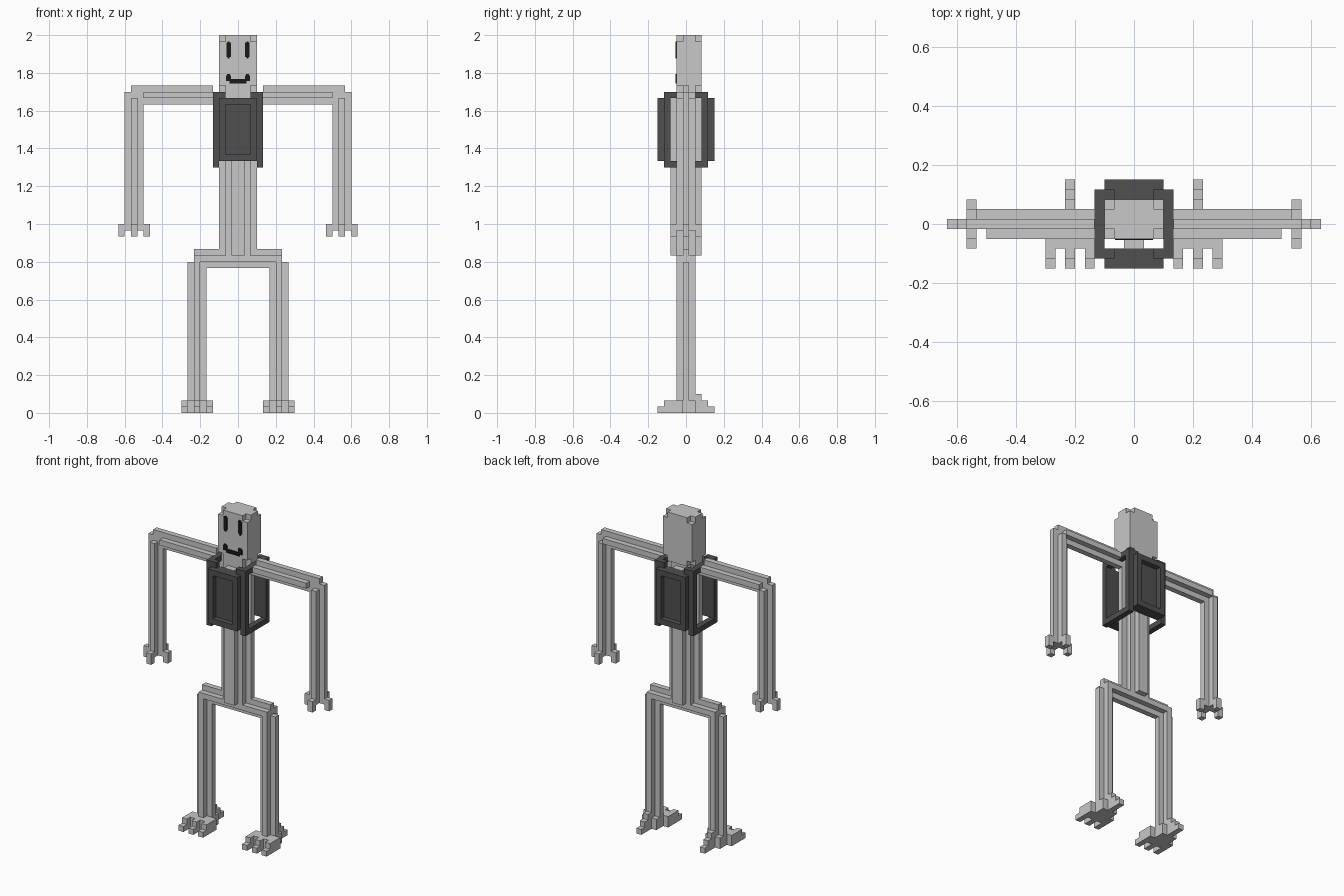
import bpy, bmesh, math
from mathutils import Vector

if "Cube" in bpy.data.objects:
    bpy.data.objects.remove(bpy.data.objects["Cube"])

V = 1 / 30  # size of one block


def material(name, value):
    m = bpy.data.materials.new(name)
    m.diffuse_color = (value, value, value, 1)
    m.use_nodes = True
    m.node_tree.nodes["Principled BSDF"].inputs["Base Color"].default_value = m.diffuse_color
    return m


GREY = material("light_grey", 0.58)
DARK = material("dark_grey", 0.08)
BLACK = material("black", 0.01)


def cells(box):
    """All block cells in a box (x0, x1, y0, y1, z0, z1); y bounds end in .5"""
    x0, x1, y0, y1, z0, z1 = box
    return {(x, y, z) for x in range(x0, x1)
            for y in range(round(y0 + .5), round(y1 + .5))
            for z in range(z0, z1)}


def blocks(name, mat, boxes, cut=(), mirror=False):
    """Join boxes of blocks, remove the cut boxes, and skin the outside."""
    solid = set().union(*map(cells, boxes))
    for box in cut:
        solid -= cells(box)
    if mirror:
        solid = {(-1 - x, y, z) for x, y, z in solid}
    bm = bmesh.new()
    verts = {}
    for c in solid:
        for axis in range(3):
            for side in (0, 1):
                n = list(c)
                n[axis] += 2 * side - 1
                if tuple(n) in solid:
                    continue
                a, b = (axis + 1) % 3, (axis + 2) % 3
                ring = []
                for da, db in ((0, 0), (1, 0), (1, 1), (0, 1)):
                    p = list(c)
                    p[axis] += side
                    p[a] += da
                    p[b] += db
                    p = tuple(p)
                    if p not in verts:
                        verts[p] = bm.verts.new((p[0] * V, (p[1] - .5) * V, p[2] * V))
                    ring.append(verts[p])
                bm.faces.new(ring if side else ring[::-1])
    bmesh.ops.dissolve_limit(bm, angle_limit=0.01, verts=bm.verts[:], edges=bm.edges[:])
    finish(name, mat, bm)


def finish(name, mat, bm):
    me = bpy.data.meshes.new(name)
    bm.to_mesh(me)
    bm.free()
    me.materials.append(mat)
    bpy.context.collection.objects.link(bpy.data.objects.new(name, me))


def plate(name, rects):
    """Thin painted plates on the face; rects are (x0, x1, z0, z1)."""
    bm = bmesh.new()
    for x0, x1, z0, z1 in rects:
        r = bmesh.ops.create_cube(bm, size=1)["verts"]
        bmesh.ops.scale(bm, vec=(x1 - x0, 0.006, z1 - z0), verts=r)
        bmesh.ops.translate(bm, vec=((x0 + x1) / 2, -1.5 * V - 0.002, (z0 + z1) / 2), verts=r)
    finish(name, BLACK, bm)


# head with clipped corners
corners = [(x, x + 1, y, y + 1, z, z + 1)
           for x in (-3, 2) for y in (-1.5, 1.5) for z in (51, 59)]
blocks("head", GREY, [(-3, 3, -1.5, 2.5, 51, 60)], corners)

# torso and hips
blocks("torso", GREY, [(-1, 1, -2.5, 2.5, 25, 50),
                       (-2, 2, -1.5, 1.5, 25, 51),
                       (-3, 3, -.5, .5, 25, 51)])
blocks("hips", GREY, [(-7, 7, -.5, .5, 24, 26),
                      (-7, 7, -1.5, 1.5, 24, 25),
                      (-5, 5, -.5, .5, 23, 24)])

# limbs, built on the right and mirrored
for side, flip in (("right", False), ("left", True)):
    blocks(side + "_shoulder", GREY, [(4, 17, -.5, .5, 50, 52),
                                      (4, 15, -1.5, .5, 50, 51),
                                      (4, 16, -.5, 1.5, 50, 51),
                                      (3, 15, -.5, .5, 49, 50)], mirror=flip)
    blocks(side + "_arm", GREY, [(15, 18, -.5, .5, 30, 50),
                                 (16, 17, -1.5, 1.5, 30, 50),
                                 (17, 18, -.5, .5, 50, 51)], mirror=flip)
    blocks(side + "_hand", GREY, [(14, 19, -.5, .5, 28, 30),
                                  (16, 17, -2.5, 2.5, 28, 30)],
           [(15, 18, -1.5, 1.5, 28, 29)], mirror=flip)
    blocks(side + "_leg", GREY, [(5, 8, -.5, .5, 3, 24),
                                 (6, 7, -1.5, 1.5, 3, 24)], mirror=flip)
    toes = [(x, x + 1, y, -2.5, 0, z) for x in (4, 6, 8) for y, z in ((-4.5, 1), (-3.5, 2))]
    heel = [(6, 7, 1.5, 4.5 - i, 0, i + 1) for i in range(3)]
    blocks(side + "_foot", GREY, toes + heel + [(4, 9, -2.5, -.5, 0, 2),
                                                (5, 8, -.5, .5, 0, 3),
                                                (5, 8, -.5, 1.5, 0, 2),
                                                (6, 7, -1.5, 1.5, 0, 3)], mirror=flip)

# chest armour: front and back panels with a recessed middle
for name, outer, inner in (("front_panel", -4.5, -3.5), ("back_panel", 3.5, 2.5)):
    blocks(name, DARK, [(-3, 3, min(outer, inner), max(outer, inner) + 1, 40, 50)]
           if outer < 0 else [(-3, 3, 2.5, 4.5, 40, 50)],
           [(-2, 2, outer, outer + 1, 41, 49)])

# chest armour: side frames with shoulder tabs
for side, flip in (("right", False), ("left", True)):
    blocks(side + "_side_frame", DARK, [(3, 4, -3.5, 3.5, 39, 40),
                                        (3, 4, -3.5, 3.5, 50, 51),
                                        (3, 4, -3.5, -2.5, 40, 50),
                                        (3, 4, 2.5, 3.5, 40, 50),
                                        (2, 3, -3.5, -2.5, 50, 51),
                                        (2, 3, 2.5, 3.5, 50, 51)], mirror=flip)

# painted face
for name, s in (("left_eye", -1), ("right_eye", 1)):
    plate(name, [(s * .05 - .012, s * .05 + .012, 1.885, 1.96),
                 (s * .05 - .006, s * .05 + .006, 1.875, 1.967)])
plate("mouth", [(-.045, .045, 1.745, 1.768),
                (-.064, -.038, 1.757, 1.787),
                (.038, .064, 1.757, 1.787),
                (-.058, -.042, 1.787, 1.795),
                (.042, .058, 1.787, 1.795)])
